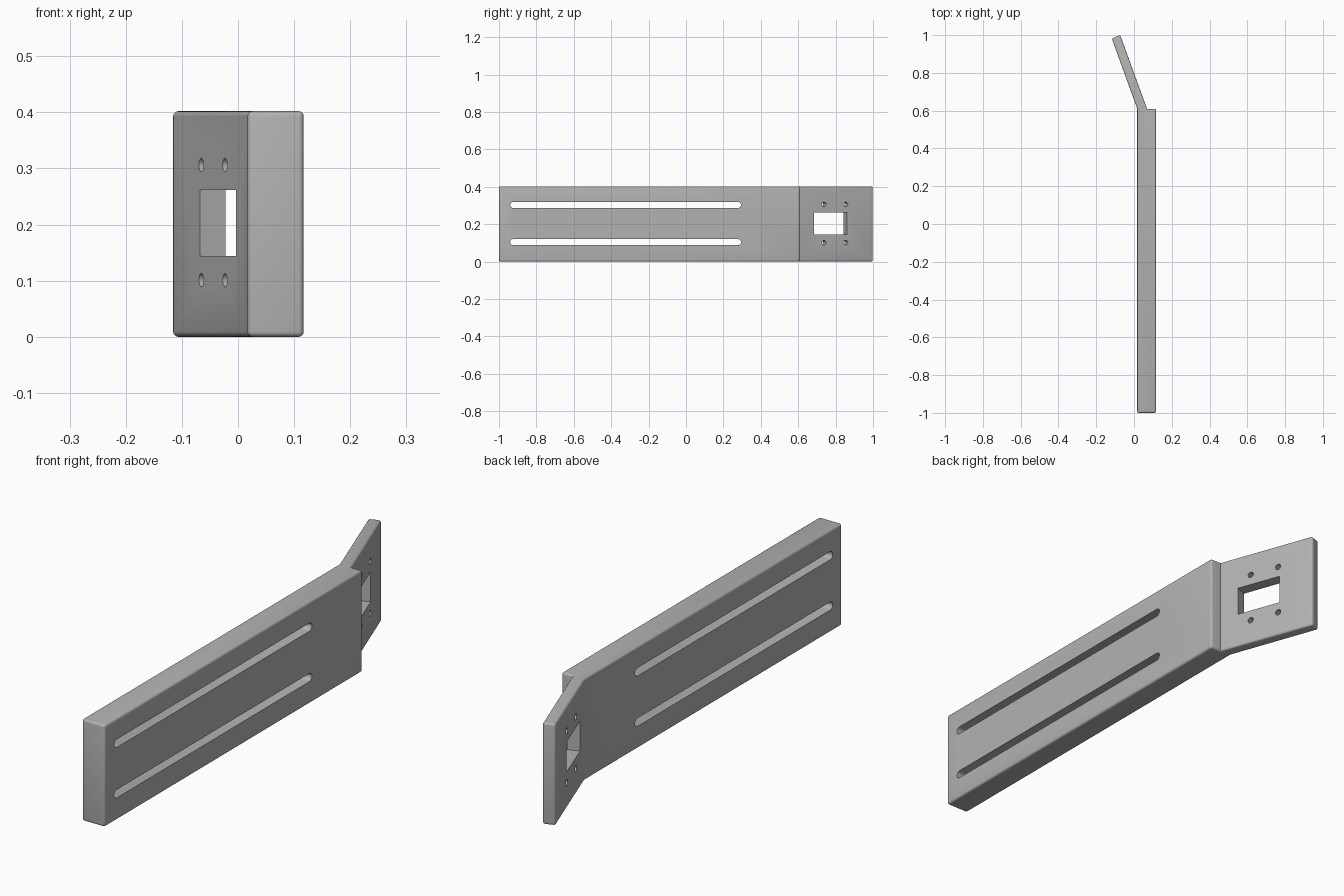
import bpy, bmesh
from math import sin, cos, pi, radians, copysign
from mathutils import Vector

cube = bpy.data.objects.get("Cube")
if cube:
    bpy.data.objects.remove(cube, do_unlink=True)

HEIGHT = 0.402
BEND = radians(20)
ROOT = Vector((0.043, 0.61, 0))              # middle of the bend
ALONG = Vector((-sin(BEND), cos(BEND), 0))   # direction of the angled plate

grey = bpy.data.materials.new("plain grey")
grey.use_nodes = True
grey.diffuse_color = (0.45, 0.45, 0.45, 1)
grey.node_tree.nodes["Principled BSDF"].inputs["Base Color"].default_value = grey.diffuse_color


def prism(name, points, shift, fillet=0, sharp=()):
    """Extrude an outline by a shift, rounding every edge except the sharp uprights."""
    bm = bmesh.new()
    verts = [bm.verts.new(p) for p in points]
    face = bm.faces.new(verts)
    grown = bmesh.ops.extrude_face_region(bm, geom=[face], use_keep_orig=True)["geom"]
    moved = [g for g in grown if isinstance(g, bmesh.types.BMVert)]
    bmesh.ops.translate(bm, verts=moved, vec=shift)
    bmesh.ops.recalc_face_normals(bm, faces=bm.faces)
    if fillet:
        keep = [verts[i] for i in sharp]
        edges = [e for e in bm.edges
                 if not (any(v in keep for v in e.verts)
                         and abs(e.verts[0].co.z - e.verts[1].co.z) > 0.1)]
        bmesh.ops.bevel(bm, geom=edges, offset=fillet, segments=4,
                        profile=0.5, affect='EDGES', clamp_overlap=True)
    mesh = bpy.data.meshes.new(name)
    bm.to_mesh(mesh)
    bm.free()
    mesh.materials.append(grey)
    obj = bpy.data.objects.new(name, mesh)
    bpy.context.collection.objects.link(obj)
    return obj


def cutter(name, outline, centre, angle=0):
    """Make a through-cutter from an outline in the side plane."""
    obj = prism(name, [(-0.2, u, w) for u, w in outline], (0.4, 0, 0))
    obj.location = centre
    obj.rotation_euler.z = angle
    obj.hide_render = True
    return obj


def rounded(half, r, n=32):
    """Slot outline with round ends; a circle when half is zero."""
    turns = [2 * pi * (i + 0.5) / n for i in range(n)]
    return [(r * cos(a) + copysign(half, cos(a)), r * sin(a)) for a in turns]


# Thick bar with the thinner plate angled off its far end
profile = [(0.017, -1), (0.117, -1), (0.117, 0.61), (0.069, 0.61),
           (-0.073, 1.0), (-0.118, 0.983), (0.017, 0.61)]
bracket = prism("slotted_bracket", [(x, y, 0) for x, y in profile],
                (0, 0, HEIGHT), fillet=0.009, sharp=(3, 6))

# Long slots through the bar
cutters = [cutter("slot_cutter", rounded(0.601, 0.016), (0.067, -0.323, z))
           for z in (0.104, 0.303)]

# Window and four screw holes through the plate
window = [(-0.094, -0.059), (0.094, -0.059), (0.094, 0.059), (-0.094, 0.059)]
cutters.append(cutter("window_cutter", window,
                      ROOT + ALONG * 0.163 + Vector((0, 0, 0.203)), BEND))
for s in (0.127, 0.251):
    for z in (0.101, 0.306):
        cutters.append(cutter("screw_hole_cutter", rounded(0, 0.012),
                              ROOT + ALONG * s + Vector((0, 0, z)), BEND))

# Cut the openings, then shade the fillets smooth
bpy.ops.object.select_all(action='DESELECT')
bpy.context.view_layer.objects.active = bracket
bracket.select_set(True)
for c in cutters:
    mod = bracket.modifiers.new("opening", 'BOOLEAN')
    mod.operation = 'DIFFERENCE'
    mod.solver = 'EXACT'
    mod.object = c
    bpy.ops.object.modifier_apply(modifier=mod.name)
for c in cutters:
    bpy.data.objects.remove(c, do_unlink=True)
bpy.ops.object.shade_smooth_by_angle(angle=radians(30))
